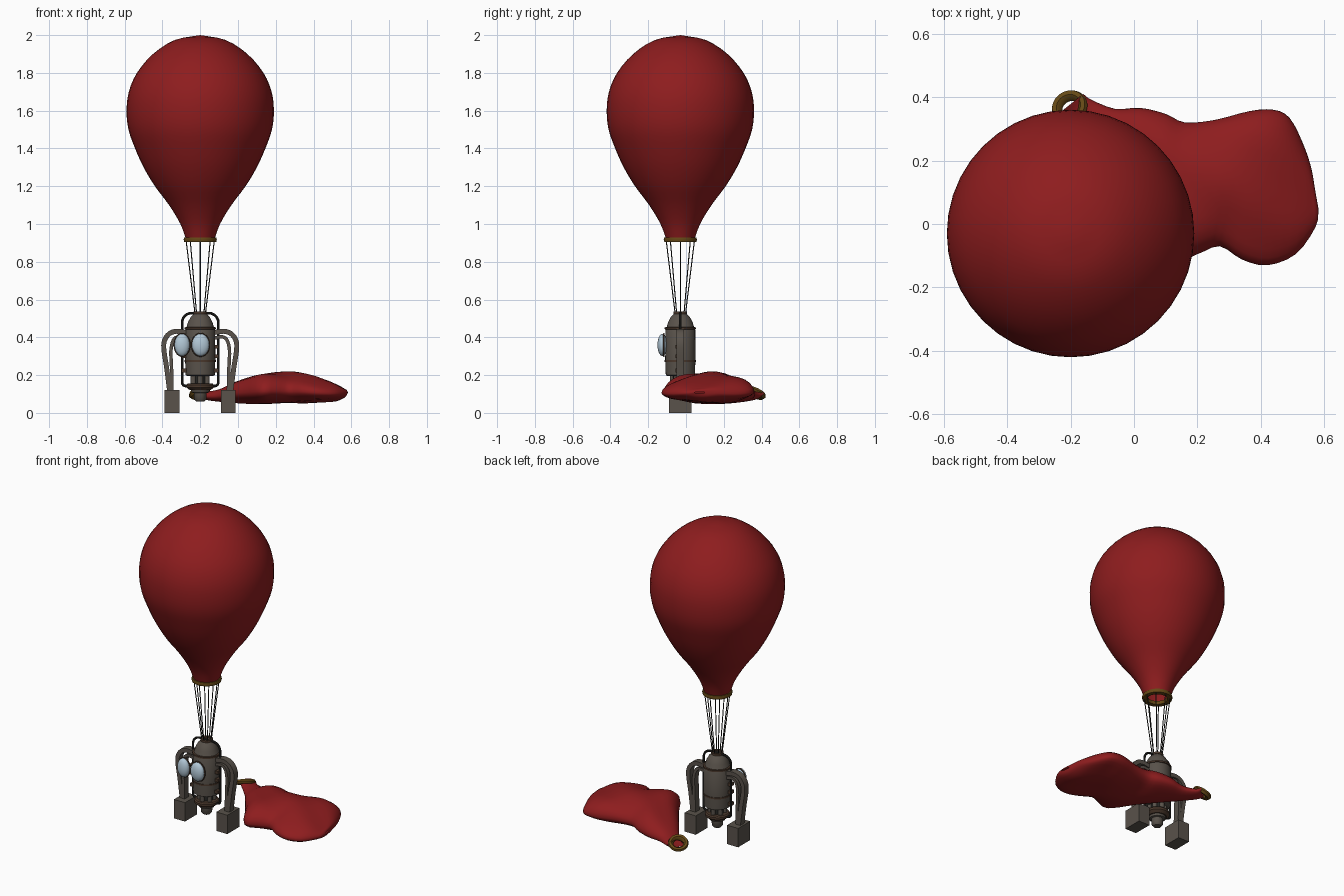
import bpy, bmesh
from math import sin, cos, pi
from mathutils import Vector

if "Cube" in bpy.data.objects:
    bpy.data.objects.remove(bpy.data.objects["Cube"])

CX, CY = -0.2, -0.03

def mat(name, r, g, b):
    m = bpy.data.materials.new(name)
    m.diffuse_color = (r, g, b, 1)
    m.use_nodes = True
    m.node_tree.nodes["Principled BSDF"].inputs["Base Color"].default_value = m.diffuse_color
    return m

RED = mat("red_cloth", 0.27, 0.012, 0.013)
BRASS = mat("brass", 0.13, 0.065, 0.008)
METAL = mat("dull_metal", 0.10, 0.085, 0.07)
DARK = mat("dark_pipe", 0.02, 0.02, 0.018)
COPPER = mat("brown_metal", 0.07, 0.04, 0.025)
GLASS = mat("glass", 0.45, 0.58, 0.68)

def finish(ob, m, angle=0.7):
    ob.data.materials.clear()
    ob.data.materials.append(m)
    bpy.ops.object.select_all(action='DESELECT')
    ob.select_set(True)
    bpy.context.view_layer.objects.active = ob
    bpy.ops.object.shade_smooth_by_angle(angle=angle)
    return ob

def make(name, rings, m, closed=False, caps=False, angle=0.7):
    """Skin a list of vertex rings."""
    bm = bmesh.new()
    vs = [[bm.verts.new(p) for p in r] for r in rings]
    n = len(vs[0])
    pairs = list(zip(vs, vs[1:])) + ([(vs[-1], vs[0])] if closed else [])
    for a, b in pairs:
        for i in range(n):
            j = (i + 1) % n
            bm.faces.new((a[i], a[j], b[j], b[i]))
    if caps:
        bm.faces.new(vs[0])
        bm.faces.new(vs[-1])
    bmesh.ops.remove_doubles(bm, verts=bm.verts, dist=1e-5)
    bmesh.ops.recalc_face_normals(bm, faces=bm.faces)
    me = bpy.data.meshes.new(name)
    bm.to_mesh(me)
    bm.free()
    ob = bpy.data.objects.new(name, me)
    bpy.context.collection.objects.link(ob)
    return finish(ob, m, angle)

def lathe(name, prof, m, n=32, x=CX, y=CY, **k):
    rings = [[(x + r * cos(2 * pi * i / n), y + r * sin(2 * pi * i / n), z)
              for i in range(n)] for r, z in prof]
    return make(name, rings, m, **k)

def spline(pts, res=8):
    """Catmull-Rom through a list of tuples."""
    v = [Vector(p) for p in pts]
    v = [2 * v[0] - v[1]] + v + [2 * v[-1] - v[-2]]
    out = []
    for a, b, c, d in zip(v, v[1:], v[2:], v[3:]):
        for k in range(res):
            t = k / res
            out.append(0.5 * (2*b + (c-a)*t + (2*a-5*b+4*c-d)*t*t + (3*b-a-3*c+d)*t**3))
    return out + [v[-2]]

def tube(name, pts, r, m, cyclic=False):
    cu = bpy.data.curves.new(name, 'CURVE')
    cu.dimensions = '3D'
    cu.bevel_depth, cu.bevel_resolution, cu.use_fill_caps = r, 2, True
    s = cu.splines.new('POLY')
    s.points.add(len(pts) - 1)
    for q, p in zip(s.points, pts):
        q.co = (*p, 1)
    s.use_cyclic_u = cyclic
    ob = bpy.data.objects.new(name, cu)
    bpy.context.collection.objects.link(ob)
    bpy.ops.object.select_all(action='DESELECT')
    ob.select_set(True)
    bpy.context.view_layer.objects.active = ob
    bpy.ops.object.convert(target='MESH')
    return finish(bpy.context.object, m)

def box(name, c, d, m):
    bpy.ops.mesh.primitive_cube_add(size=1, location=c)
    ob = bpy.context.object
    ob.name, ob.scale = name, d
    return finish(ob, m)

# Inflated balloon with brass mouth ring
prof = [(0.072, 0.91), (0.105, 1.0), (0.165, 1.1), (0.24, 1.2), (0.30, 1.3), (0.345, 1.4),
        (0.38, 1.5), (0.39, 1.6), (0.378, 1.7), (0.335, 1.8), (0.25, 1.9), (0.135, 1.974), (0, 2.0)]
lathe("balloon", [tuple(p) for p in spline(prof, 3)], RED, n=40, angle=1.2)
RIM = [(0.058, -0.011), (0.085, -0.011), (0.088, 0), (0.085, 0.011), (0.058, 0.011)]
lathe("balloon_mouth_ring", [(r, z + 0.917) for r, z in RIM], BRASS, closed=True)

# Ropes
for i in range(8):
    a = 2 * pi * i / 8
    tube(f"rope_{i}", [(CX + r * cos(a), CY + r * sin(a), z)
                       for r, z in ((0.075, 0.915), (0.028, 0.53))], 0.0028, DARK)

# Boiler body: dome, shell, lower machinery, nozzle
lathe("body", [(0, 0.53), (0.03, 0.528), (0.05, 0.508), (0.065, 0.48), (0.073, 0.452), (0.079, 0.44),
               (0.08, 0.28), (0.077, 0.20), (0.068, 0.195), (0, 0.195)], METAL)
lathe("top_cap", [(0.022, 0.524), (0.036, 0.524), (0.036, 0.537), (0.022, 0.537)], COPPER, closed=True)
for i, z in enumerate((0.448, 0.275)):
    lathe(f"body_band_{i}", [(0.07, z - .006), (0.083, z - .005), (0.083, z + .005), (0.07, z + .006)],
          COPPER, closed=True)
lathe("core", [(0.04, 0.2), (0.04, 0.13)], DARK, caps=True)
for i in range(6):
    a = pi / 6 + i * pi / 3
    lathe(f"piston_{i}", [(0.014, 0.2), (0.014, 0.145)], METAL, n=12,
          x=CX + 0.042 * cos(a), y=CY + 0.042 * sin(a), caps=True)
lathe("lower_flange", [(0, 0.155), (0.066, 0.155), (0.072, 0.148), (0.072, 0.135), (0.055, 0.12), (0, 0.12)], COPPER)
lathe("nozzle", [(0.05, 0.124), (0.045, 0.108), (0.034, 0.105), (0.032, 0.072), (0.022, 0.06), (0, 0.06)], METAL)

# Dark pipe frame looped round the body
c = 0.05
loop = []
for sx, sz, a0 in ((1, 1, 0), (-1, 1, pi / 2), (-1, -1, pi), (1, -1, 1.5 * pi)):
    for k in range(7):
        a = a0 + k * pi / 12
        r = c if sz > 0 else 0.02
        mz = 0.528 if sz > 0 else 0.142
        loop.append((CX + sx * (0.096 - r) + r * cos(a), CY, mz - sz * r + r * sin(a)))
tube("pipe_frame", loop, 0.007, DARK, cyclic=True)

# Two lenses with rims
for name, x, w in (("front_lens", -0.198, 0.046), ("side_lens", -0.296, 0.04)):
    bpy.ops.mesh.primitive_uv_sphere_add(segments=24, ring_count=14, location=(x, -0.125, 0.36))
    ob = bpy.context.object
    ob.name, ob.scale = name, (w, 0.026, 0.059)
    finish(ob, GLASS)
    tube(name + "_rim", [(x + (w + .001) * cos(a), -0.117, 0.36 + 0.06 * sin(a))
                         for a in (2 * pi * i / 28 for i in range(28))], 0.004, COPPER, cyclic=True)
tube("side_lens_bracket", [(-0.30, -0.105, 0.36), (-0.25, -0.07, 0.36)], 0.008, DARK)

# Arms (two nested curved bars each) and block feet
OUTER = [(.07, .425), (.125, .432), (.165, .418), (.19, .38), (.192, .33), (.178, .24), (.162, .115)]
INNER = [(.07, .395), (.115, .403), (.142, .385), (.155, .33), (.152, .24), (.149, .115)]
for side, s in (("left", -1), ("right", 1)):
    for nm, path, w in (("outer", OUTER, .013), ("inner", INNER, .009)):
        p = spline(path, 4)
        rings = []
        for i, q in enumerate(p):
            t = (p[min(i + 1, len(p) - 1)] - p[max(i - 1, 0)]).normalized()
            nx, nz = -t.y * w, t.x * w
            rings.append([(CX + s * (q.x + e * nx), CY + f * 0.02, q.y + e * nz)
                          for e, f in ((1, 1), (1, -1), (-1, -1), (-1, 1))])
        make(f"{side}_{nm}_arm", rings, METAL, caps=True)
    box(f"{side}_foot", (CX + s * 0.149, CY, 0.06), (0.078, 0.12, 0.12), METAL)
    for i, z in enumerate((0.225, 0.3, 0.35)):
        box(f"{side}_valve_{i}", (CX + s * 0.085, CY - .01, z), (0.026, 0.03, 0.02), COPPER)

# Collapsed balloon: stations of (back edge, front edge, bottom z, top z)
ST = [(-.16, .41, -.235, .35, .085, .125), (-.135, .392, -.195, .32, .07, .115),
      (-.06, .363, -.12, .24, .06, .13), (.02, .366, -.06, .155, .055, .165),
      (.10, .347, .03, .03, .05, .195), (.16, .32, .12, -.11, .05, .212),
      (.255, .328, .20, -.095, .052, .215), (.365, .356, .27, -.07, .05, .212),
      (.44, .36, .34, -.112, .055, .2), (.49, .335, .42, -.13, .058, .18),
      (.53, .26, .51, -.095, .065, .155), (.558, .18, .572, -.01, .085, .132),
      (.572, .10, .582, .045, .105, .112)]
N = 28
rings = []
for k, (x0, y0, x1, y1, zb, zt) in enumerate(spline(ST, 3)):
    ring = []
    wide = min(1, k / 10) * (1 if k < 34 else 0.2)
    zm = 0.6 * zb + 0.4 * zt
    for i in range(N):
        a = 2 * pi * i / N
        t = 0.5 + 0.5 * cos(a)
        h = (zt - zm) if sin(a) > 0 else (zm - zb)
        z = zm + h * sin(a)
        x, y = x1 + (x0 - x1) * t, y1 + (y0 - y1) * t
        z += wide * 0.006 * abs(sin(a)) * sin(17 * x + 23 * y) * (1 if sin(a) > 0 else 0.6)
        ring.append((x, y, z))
    rings.append(ring)
make("collapsed_balloon", rings[0:], RED, angle=1.2)

# Brass ring at the collapsed balloon's neck
ob = lathe("collapsed_mouth_ring", [(.028, -.012), (.05, -.014), (.059, 0), (.054, .012), (.04, .012), (.03, .002)],
           BRASS, x=0, y=0, closed=True)
ob.location = (-0.203, 0.367, 0.106)
ob.rotation_euler = Vector((-0.3, 0.4, 0.85)).to_track_quat('Z', 'Y').to_euler()
